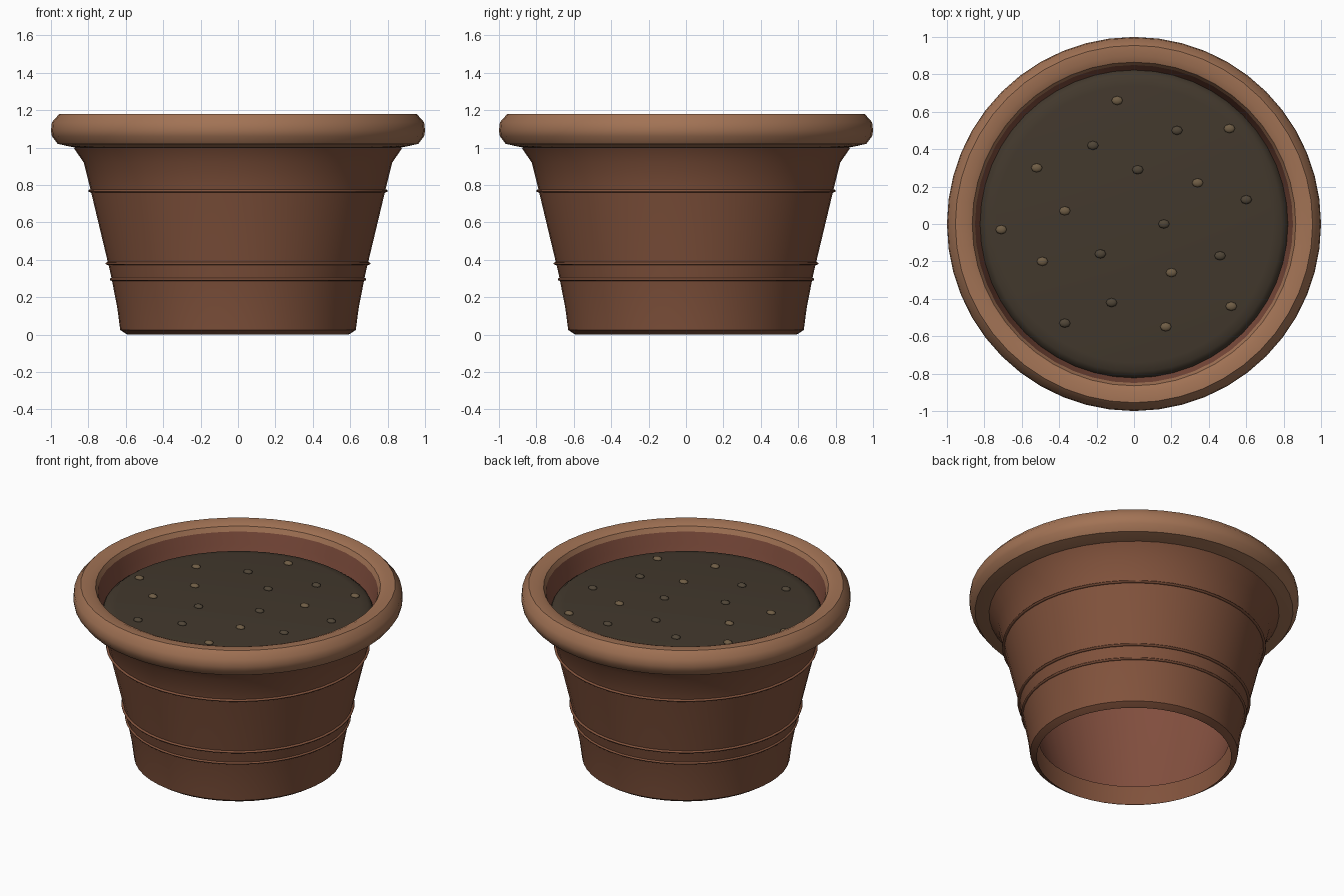
import bpy, bmesh, math

if "Cube" in bpy.data.objects:
    bpy.data.objects.remove(bpy.data.objects["Cube"])

SEGMENTS = 48


def material(name, rgb):
    m = bpy.data.materials.new(name)
    m.diffuse_color = (*rgb, 1)
    m.use_nodes = True
    m.node_tree.nodes["Principled BSDF"].inputs["Base Color"].default_value = m.diffuse_color
    return m


CLAY = material("clay", (0.22, 0.085, 0.045))
RIM = material("rim_clay", (0.36, 0.17, 0.09))
INNER = material("inner_clay", (0.23, 0.08, 0.05))
SOIL = material("soil", (0.055, 0.04, 0.026))
PEBBLES = [material("light_pebble", (0.16, 0.11, 0.06)),
           material("dark_pebble", (0.08, 0.06, 0.038))]


def finish(obj, mat, angle=40):
    obj.data.materials.append(mat)
    bpy.ops.object.select_all(action='DESELECT')
    obj.select_set(True)
    bpy.context.view_layer.objects.active = obj
    bpy.ops.object.shade_smooth_by_angle(angle=math.radians(angle))
    return obj


def lathe(name, profile, mat):
    """Spin an (r, z) profile about the z axis."""
    bm = bmesh.new()
    verts = [bm.verts.new((r, 0, z)) for r, z in profile]
    edges = [bm.edges.new(pair) for pair in zip(verts, verts[1:])]
    bmesh.ops.spin(bm, geom=verts + edges, axis=(0, 0, 1), cent=(0, 0, 0),
                   angle=math.tau, steps=SEGMENTS)
    bmesh.ops.remove_doubles(bm, verts=bm.verts, dist=1e-4)
    mesh = bpy.data.meshes.new(name)
    bm.to_mesh(mesh)
    bm.free()
    obj = bpy.data.objects.new(name, mesh)
    bpy.context.collection.objects.link(obj)
    return finish(obj, mat)


# Tapered outer body, open underneath
lathe("pot_body", [(0.59, 0), (0.60, 0.005), (0.63, 0.025), (0.645, 0.14),
                   (0.68, 0.32), (0.79, 0.78), (0.825, 0.92), (0.88, 1.0)], CLAY)

# Rolled rim
lathe("pot_rim", [(0.86, 1.0), (0.90, 1.005), (0.965, 1.02), (0.995, 1.06),
                  (1.0, 1.09), (0.995, 1.135), (0.955, 1.18), (0.90, 1.18),
                  (0.865, 1.165), (0.85, 1.135)], RIM)

# Inner wall
lathe("inner_wall", [(0.85, 1.135), (0.835, 1.06), (0.82, 0.98), (0.58, 0.12)], INNER)

# Thin decorative bands
for i, (r, z) in enumerate([(0.672, 0.295), (0.694, 0.38), (0.787, 0.768)]):
    bpy.ops.mesh.primitive_torus_add(major_radius=r + 0.003, minor_radius=0.011,
                                     major_segments=SEGMENTS, minor_segments=8,
                                     location=(0, 0, z))
    band = bpy.context.object
    band.name = f"band_{i + 1}"
    band.scale.z = 0.7
    finish(band, CLAY, 60)

# Soil with softly dropped edge
lathe("soil", [(0, 1.04), (0.74, 1.04), (0.79, 1.033), (0.815, 1.015),
               (0.828, 0.985), (0.80, 0.96), (0, 0.96)], SOIL)

# Scattered pebbles
spots = [(-.09, .66), (.23, .50), (.51, .51), (-.22, .42), (-.52, .30), (.02, .29),
         (.34, .22), (.60, .13), (-.37, .07), (.16, 0), (-.71, -.03), (-.18, -.16),
         (-.49, -.20), (.46, -.17), (.20, -.26), (-.12, -.42), (.52, -.44),
         (-.37, -.53), (.17, -.55)]
for i, (x, y) in enumerate(spots):
    bpy.ops.mesh.primitive_uv_sphere_add(segments=8, ring_count=6, radius=0.03,
                                         location=(x, y, 1.043))
    pebble = bpy.context.object
    pebble.name = f"pebble_{i + 1}"
    pebble.scale = (1, 0.8, 0.5)
    finish(pebble, PEBBLES[i % 2], 60)
